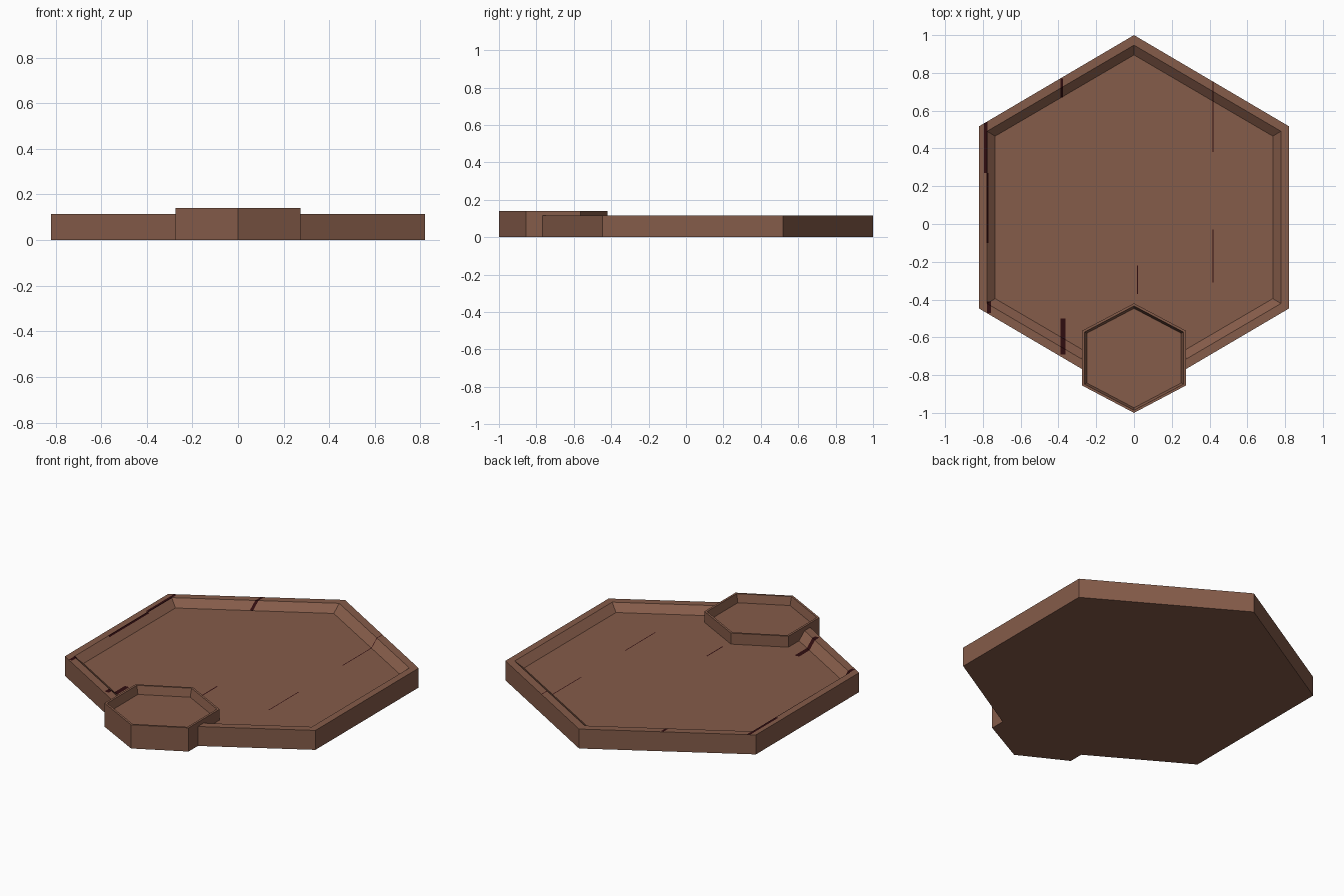
import bpy, bmesh

if "Cube" in bpy.data.objects:
    bpy.data.objects.remove(bpy.data.objects["Cube"])

brown = bpy.data.materials.new("warm brown")
brown.diffuse_color = (0.235, 0.106, 0.067, 1)
brown.use_nodes = True
brown.node_tree.nodes["Principled BSDF"].inputs["Base Color"].default_value = brown.diffuse_color
dark_red = bpy.data.materials.new("dark red")
dark_red.diffuse_color = (0.03, 0.004, 0.005, 1)
dark_red.use_nodes = True
dark_red.node_tree.nodes["Principled BSDF"].inputs["Base Color"].default_value = dark_red.diffuse_color

# Dark streaks on the large tray, seen from above: x0, x1, y0, y1
STREAKS = [(-.793, -.776, .27, .54), (-.781, -.771, -.1, .27),
           (-.778, -.757, -.47, -.41), (-.39, -.375, .67, .77),
           (-.39, -.362, -.69, -.5), (.415, .42, .38, .76),
           (.415, .42, -.31, -.03), (.015, .022, -.37, -.22)]


def hexagon(bm, cy, half_x, half_y, z):
    """Pointed hexagon ring; side corners at half the pointed radius."""
    pts = [(0, 1), (-1, .5), (-1, -.5), (0, -1), (1, -.5), (1, .5)]
    return [bm.verts.new((x * half_x, cy + y * half_y, z)) for x, y in pts]


def paint_streak(bm, x0, x1, y0, y1):
    """Cut the upward faces around a rectangle and colour the inside."""
    for co, no in (((x0, 0, 0), (1, 0, 0)), ((x1, 0, 0), (1, 0, 0)),
                   ((0, y0, 0), (0, 1, 0)), ((0, y1, 0), (0, 1, 0))):
        faces = []
        for f in bm.faces:
            xs = [v.co.x for v in f.verts]
            ys = [v.co.y for v in f.verts]
            if (f.normal.z > .1 and min(xs) < x1 and max(xs) > x0
                    and min(ys) < y1 and max(ys) > y0):
                faces.append(f)
        geom = set(faces)
        for f in faces:
            geom.update(f.edges)
            geom.update(f.verts)
        bmesh.ops.bisect_plane(bm, geom=list(geom), dist=1e-5,
                               plane_co=co, plane_no=no)
        bm.normal_update()
    for f in bm.faces:
        c = f.calc_center_median()
        if f.normal.z > .1 and x0 < c.x < x1 and y0 < c.y < y1:
            f.material_index = 1


def hex_solid(name, cy, rings, streaks=()):
    """Closed solid lofted through (half_x, half_y, z) rings."""
    bm = bmesh.new()
    loops = [hexagon(bm, cy, *r) for r in rings]
    for a, b in zip(loops, loops[1:]):
        for i in range(6):
            j = (i + 1) % 6
            bm.faces.new((a[i], a[j], b[j], b[i]))
    bm.faces.new(loops[0][::-1])
    bm.faces.new(loops[-1])
    bmesh.ops.recalc_face_normals(bm, faces=bm.faces)
    bm.normal_update()
    for s in streaks:
        paint_streak(bm, *s)
    mesh = bpy.data.meshes.new(name)
    bm.to_mesh(mesh)
    bm.free()
    mesh.materials.append(brown)
    if streaks:
        mesh.materials.append(dark_red)
    ob = bpy.data.objects.new(name, mesh)
    bpy.context.collection.objects.link(ob)
    return ob


# Large tray: outer wall, flat rim, sloped inner wall, floor
large = hex_solid("large_tray", 0.035, [
    (0.82, 0.965, 0), (0.82, 0.965, 0.115),
    (0.778, 0.912, 0.115), (0.735, 0.86, 0.075)], STREAKS)

# Small raised tray overlapping the front corner
small = hex_solid("small_tray", -0.71, [
    (0.275, 0.29, 0), (0.275, 0.29, 0.14),
    (0.262, 0.276, 0.14), (0.25, 0.263, 0.092)])

# Cut the large tray away where the small tray stands
cutter = hex_solid("small_tray_cutter", -0.71, [
    (0.274, 0.289, -0.1), (0.274, 0.289, 0.3)])
cutter.hide_render = True
cutter.hide_viewport = True
cut = large.modifiers.new("small tray cut", 'BOOLEAN')
cut.operation = 'DIFFERENCE'
cut.solver = 'EXACT'
cut.object = cutter
